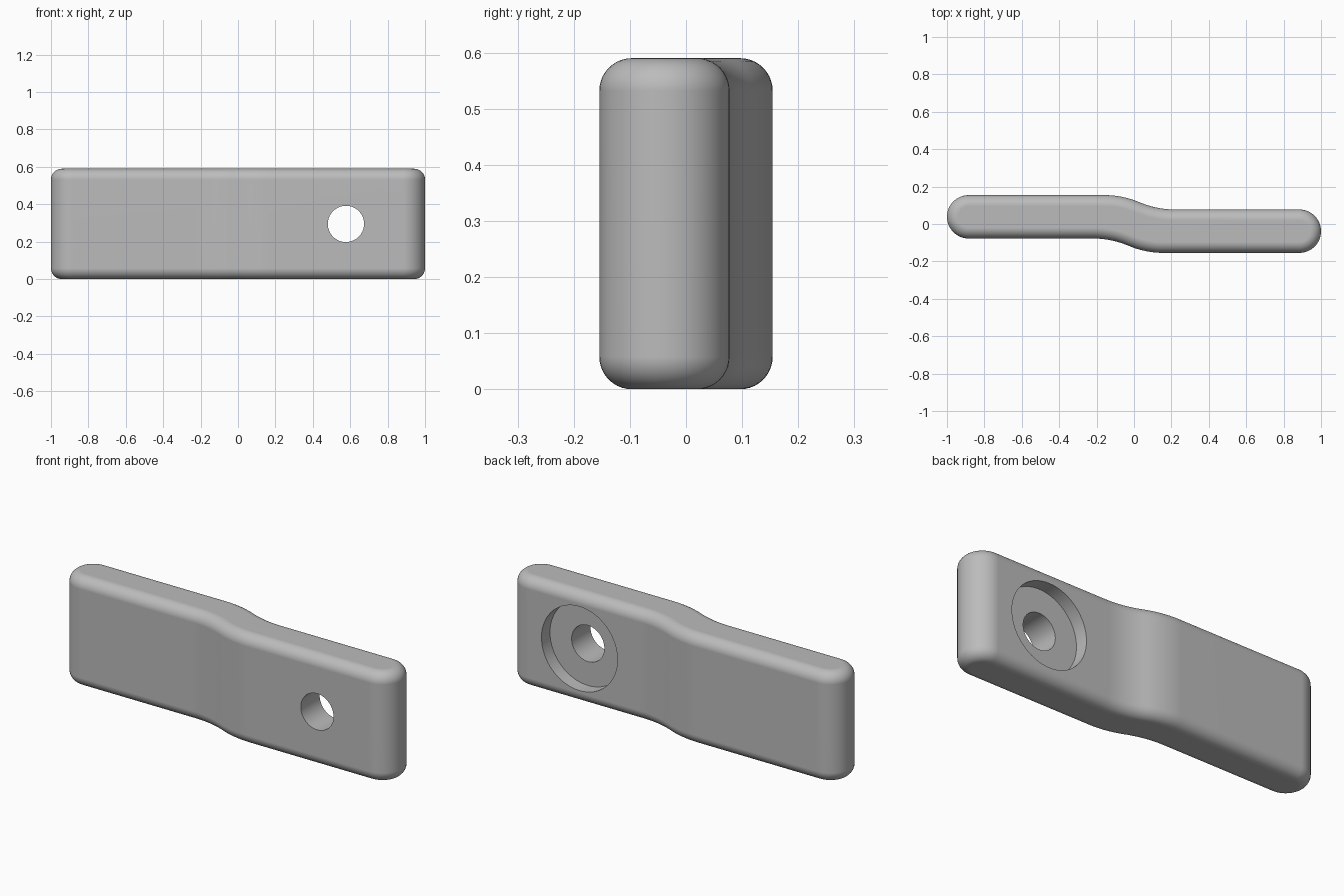
import bpy, bmesh, math
from mathutils import Vector

cube = bpy.data.objects.get("Cube")
if cube:
    bpy.data.objects.remove(cube, do_unlink=True)

HEIGHT, HALF, EDGE = 0.59, 0.116, 0.058     # bar height, half thickness, edge rounding
SHIFT, BEND = 0.0385, 0.38                  # sideways offset of each half, bend length
HOLE_X, HOLE_Z = 0.577, HEIGHT / 2

grey = bpy.data.materials.new("light grey")
grey.use_nodes = True
grey.diffuse_color = (0.5, 0.5, 0.5, 1)
grey.node_tree.nodes["Principled BSDF"].inputs["Base Color"].default_value = grey.diffuse_color


def half_outline(steps=12):
    """Points and normals of one rounded end plus the front face bend."""
    out = []
    cx = 1 - HALF
    # Front face: two tangent arcs stepping from the left level to the right level
    angle = 2 * math.atan(2 * SHIFT / BEND)
    radius = BEND / (2 * math.sin(angle))
    middle = -0.03
    for i in range(2 * steps + 1):
        t = i / steps
        a = angle * min(t, 2 - t)
        dx = BEND / 2 - radius * math.sin(a)
        dy = SHIFT - radius * (1 - math.cos(a))
        side = -1 if t <= 1 else 1
        p = Vector((middle + side * dx, -HALF - side * dy))
        out.append((p, Vector((-math.sin(a), -math.cos(a)))))
    # Right end: half round
    for i in range(2 * steps + 1):
        a = -math.pi / 2 + math.pi * i / (2 * steps)
        n = Vector((math.cos(a), math.sin(a)))
        out.append((Vector((cx, -SHIFT)) + n * HALF, n))
    return out


# Bar: the outline has half-turn symmetry, lofted upward with rounded edges
half = half_outline()
outline = half + [(-p, -n) for p, n in half]
levels = []
for i in range(11):
    a = math.pi / 2 * i / 10
    levels.append((EDGE * (1 - math.sin(a)), EDGE * (1 - math.cos(a))))
levels += [(inset, HEIGHT - z) for inset, z in reversed(levels)]

bm = bmesh.new()
rings = [[bm.verts.new((*(p - n * inset), z)) for p, n in outline] for inset, z in levels]
for low, high in zip(rings, rings[1:]):
    for i in range(len(low)):
        j = (i + 1) % len(low)
        bm.faces.new((low[i], low[j], high[j], high[i]))
bm.faces.new(reversed(rings[0]))
bm.faces.new(rings[-1])
bmesh.ops.recalc_face_normals(bm, faces=bm.faces)
mesh = bpy.data.meshes.new("offset_bar")
bm.to_mesh(mesh)
bm.free()
bar = bpy.data.objects.new("offset_bar", mesh)
bpy.context.collection.objects.link(bar)
mesh.materials.append(grey)


def drill(name, radius, y_from, y_to):
    """Cut a round hole along y through the bar."""
    bpy.ops.mesh.primitive_cylinder_add(
        vertices=64, radius=radius, depth=y_to - y_from,
        location=(HOLE_X, (y_from + y_to) / 2, HOLE_Z), rotation=(math.pi / 2, 0, 0))
    cutter = bpy.context.object
    cutter.name = name
    cutter.hide_render = True
    cutter.data.materials.append(grey)
    mod = bar.modifiers.new(name, 'BOOLEAN')
    mod.operation, mod.solver, mod.object = 'DIFFERENCE', 'EXACT', cutter
    bpy.ops.object.select_all(action='DESELECT')
    bar.select_set(True)
    bpy.context.view_layer.objects.active = bar
    bpy.ops.object.modifier_apply(modifier=mod.name)
    bpy.data.objects.remove(cutter, do_unlink=True)


# Through hole, then the wide recess on the back
drill("through_hole", 0.097, -0.4, 0.4)
drill("back_recess", 0.225, HALF - SHIFT - 0.072, 0.4)

# Smooth rounded surfaces, crisp hole rims
bpy.ops.object.shade_smooth_by_angle(angle=math.radians(30))
weighted = bar.modifiers.new("flat_face_normals", 'WEIGHTED_NORMAL')
weighted.keep_sharp = True
